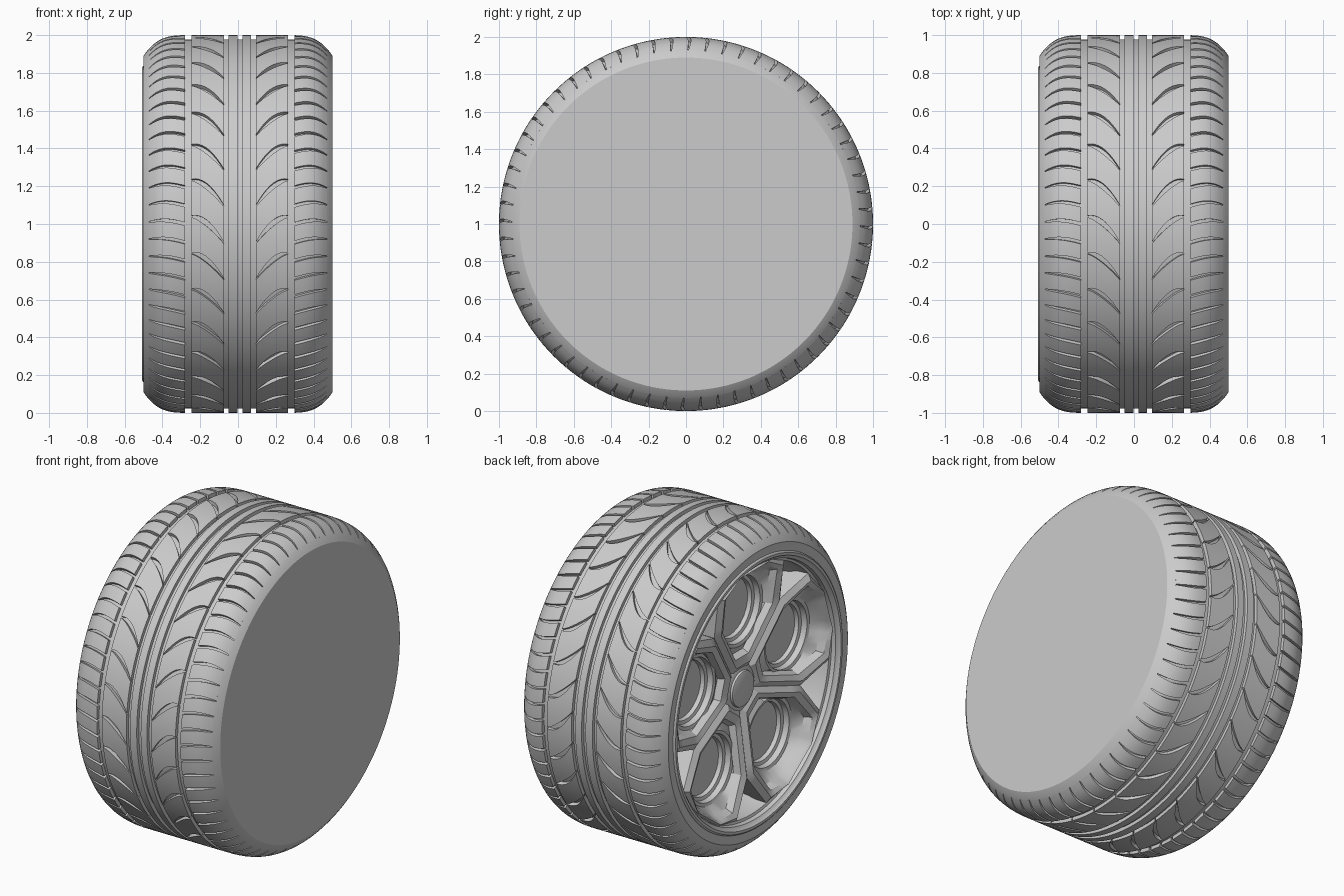
import bpy, bmesh
from math import sin, cos, pi, tau, hypot, radians

if "Cube" in bpy.data.objects:
    bpy.data.objects.remove(bpy.data.objects["Cube"])

DEPTH = 0.022


def polar(x, r, a):
    """Point on the wheel: axis along x, centre at z = 1."""
    return (x, -r * cos(a), 1 + r * sin(a))


def finish(bm, name, angle=30):
    bmesh.ops.remove_doubles(bm, verts=bm.verts, dist=1e-5)
    bmesh.ops.recalc_face_normals(bm, faces=bm.faces)
    me = bpy.data.meshes.new(name)
    bm.to_mesh(me)
    bm.free()
    ob = bpy.data.objects.new(name, me)
    bpy.context.collection.objects.link(ob)
    bpy.ops.object.select_all(action='DESELECT')
    ob.select_set(True)
    bpy.context.view_layer.objects.active = ob
    bpy.ops.object.shade_smooth_by_angle(angle=radians(angle))
    return ob


def lathe(name, profile, segs=192, angle=30):
    bm = bmesh.new()
    rings = []
    for x, r in profile:
        if r == 0:
            rings.append([bm.verts.new((x, 0, 1))] * segs)
        else:
            rings.append([bm.verts.new(polar(x, r, tau * i / segs)) for i in range(segs)])
    for a, b in zip(rings, rings[1:]):
        for i in range(segs):
            j = (i + 1) % segs
            bm.faces.new(list(dict.fromkeys((a[i], a[j], b[j], b[i]))))
    return finish(bm, name, angle)


def tread_r(x):
    """Crown radius of the tyre at width position x."""
    t = max(0, (abs(x) - 0.25) / 0.25)
    return 1 - 0.11 * t ** 3.5


def block(bm, x0, x1, lo, hi, nx, nv):
    """Raised tread block between two curved edges lo(t) and hi(t)."""
    top, low = [], []
    for i in range(nx + 1):
        t = i / nx
        x = x0 + (x1 - x0) * t
        a, b = lo(t), hi(t)
        ang = [a + (b - a) * j / nv for j in range(nv + 1)]
        top.append([bm.verts.new(polar(x, tread_r(x), g)) for g in ang])
        low.append([bm.verts.new(polar(x, tread_r(x) - DEPTH - 0.003, g)) for g in ang])
    for i in range(nx):
        for j in range(nv):
            bm.faces.new((top[i][j], top[i + 1][j], top[i + 1][j + 1], top[i][j + 1]))

    def border(g):
        return ([r[0] for r in g] + g[-1][1:] + [r[-1] for r in g[-2::-1]] + g[0][-2:0:-1])
    bt, bl = border(top), border(low)
    for k in range(len(bt)):
        m = (k + 1) % len(bt)
        bm.faces.new((bt[k], bt[m], bl[m], bl[k]))


# Tyre carcass: closed inner side, groove floor, two centre ribs, outer sidewall
def floor_pt(x):
    return (x, tread_r(x) - DEPTH)


sh = [0.47, 0.476, 0.482, 0.488, 0.493, 0.497, 0.5]
fl = [0.47, 0.45, 0.42, 0.39, 0.36, 0.33, 0.3]
prof = [(0.5, 0)] + [(x, tread_r(x)) for x in reversed(sh)]
prof += [floor_pt(x) for x in fl]
for a, b in ((0.068, 0.025), (-0.003, -0.05)):
    prof += [floor_pt(a), (a, 1), (b, 1), floor_pt(b)]
prof += [floor_pt(-x) for x in reversed(fl)]
prof += [(-x, tread_r(x)) for x in sh] + [(-0.498, 0.88), (-0.496, 0.82)]
lathe("tyre_body", prof)

# Tread blocks between curved leaf-shaped grooves
N = 32
bm = bmesh.new()


def curve(t):
    return -0.14 * t ** 1.8


def leaf(t):
    return 0.005 + 0.016 * sin(pi * t)


for k in range(N):
    for x0, x1, off in ((-0.245, -0.075, 0), (0.265, 0.095, 0.0)):
        a = tau * k / N + off
        block(bm, x0, x1,
              lambda t: a + 0.04 + curve(t) + leaf(t) * 0.8,
              lambda t: a + 0.04 + tau / N + curve(t) - leaf(t) * 0.8, 9, 5)
finish(bm, "centre_tread_blocks")

# Shoulder blocks between narrow slits that fade into the sidewall
M = 64
bm = bmesh.new()


def slit(t):
    return 0.0085 - 0.006 * t ** 3


def bow(t):
    return 0.02 * sin(pi * t * 0.8)


for k in range(M):
    for x0, x1 in ((-0.28, -0.47), (0.3, 0.47)):
        a = tau * k / M
        block(bm, x0, x1,
              lambda t: a + bow(t) + slit(t),
              lambda t: a + tau / M + bow(t) - slit(t), 10, 3)
finish(bm, "shoulder_tread_blocks")

# Rim: raised lip, stepped barrel and back plate
lathe("rim", [(-0.49, 0.84), (-0.503, 0.835), (-0.508, 0.828), (-0.508, 0.812), (-0.495, 0.805),
              (-0.485, 0.79), (-0.46, 0.785), (-0.455, 0.77), (-0.38, 0.765),
              (-0.34, 0.745), (-0.29, 0.735), (-0.29, 0)], 128)


# Five window frames: polygonal outline lofted down to a round stepped pocket
def outline(half, steps=5):
    pts = half + [(p, -q) for p, q in reversed(half)]
    out = []
    for (p0, q0), (p1, q1) in zip(pts, pts[1:] + pts[:1]):
        out += [(p0 + (p1 - p0) * s / steps, q0 + (q1 - q0) * s / steps) for s in range(steps)]
    return out


def front_x(p, q):
    return -0.385 - 0.13 * (hypot(p, q) - 0.1)


outer = outline([(0.10, 0.072), (0.45, 0.326), (0.70, 0.325), (0.78, 0.15)])
inner = outline([(0.20, 0.065), (0.45, 0.245), (0.67, 0.255), (0.755, 0.125)])
mid = [((a + c) / 2, (b + d) / 2) for (a, b), (c, d) in zip(outer, inner)]
C = 0.49


def circle(r):
    res = []
    for p, q in inner:
        d = hypot(p - C, q)
        res.append((C + (p - C) * r / d, q * r / d))
    return res


def at(pts, x):
    return [(x, p, q) for p, q in pts]


def front(pts, dx):
    return [(front_x(p, q) + dx, p, q) for p, q in pts]


rings = [at(outer, -0.28), front(outer, 0.02), front(mid, -0.005), front(inner, 0.01),
         front([(C + (p - C) * 0.93, q * 0.93) for p, q in inner], 0.05),
         at(circle(0.225), -0.375), at(circle(0.205), -0.37), at(circle(0.2), -0.335),
         at(circle(0.18), -0.33), at(circle(0.175), -0.305)]
bm = bmesh.new()
for k in range(5):
    a = pi / 2 + tau * k / 5
    vs = [[bm.verts.new((x, -(p * cos(a) - q * sin(a)), 1 + p * sin(a) + q * cos(a)))
           for x, p, q in ring] for ring in rings]
    n = len(outer)
    for r0, r1 in zip(vs, vs[1:]):
        for i in range(n):
            j = (i + 1) % n
            bm.faces.new((r0[i], r0[j], r1[j], r1[i]))
    bm.faces.new(vs[0])
    bm.faces.new(vs[-1])
finish(bm, "spoke_frames", 25)

# Hub and centre cap
lathe("hub", [(-0.28, 0.15), (-0.375, 0.145), (-0.385, 0.125), (-0.385, 0)], 40)
lathe("centre_cap", [(-0.38, 0.112), (-0.398, 0.108), (-0.402, 0.1), (-0.402, 0)], 40)
